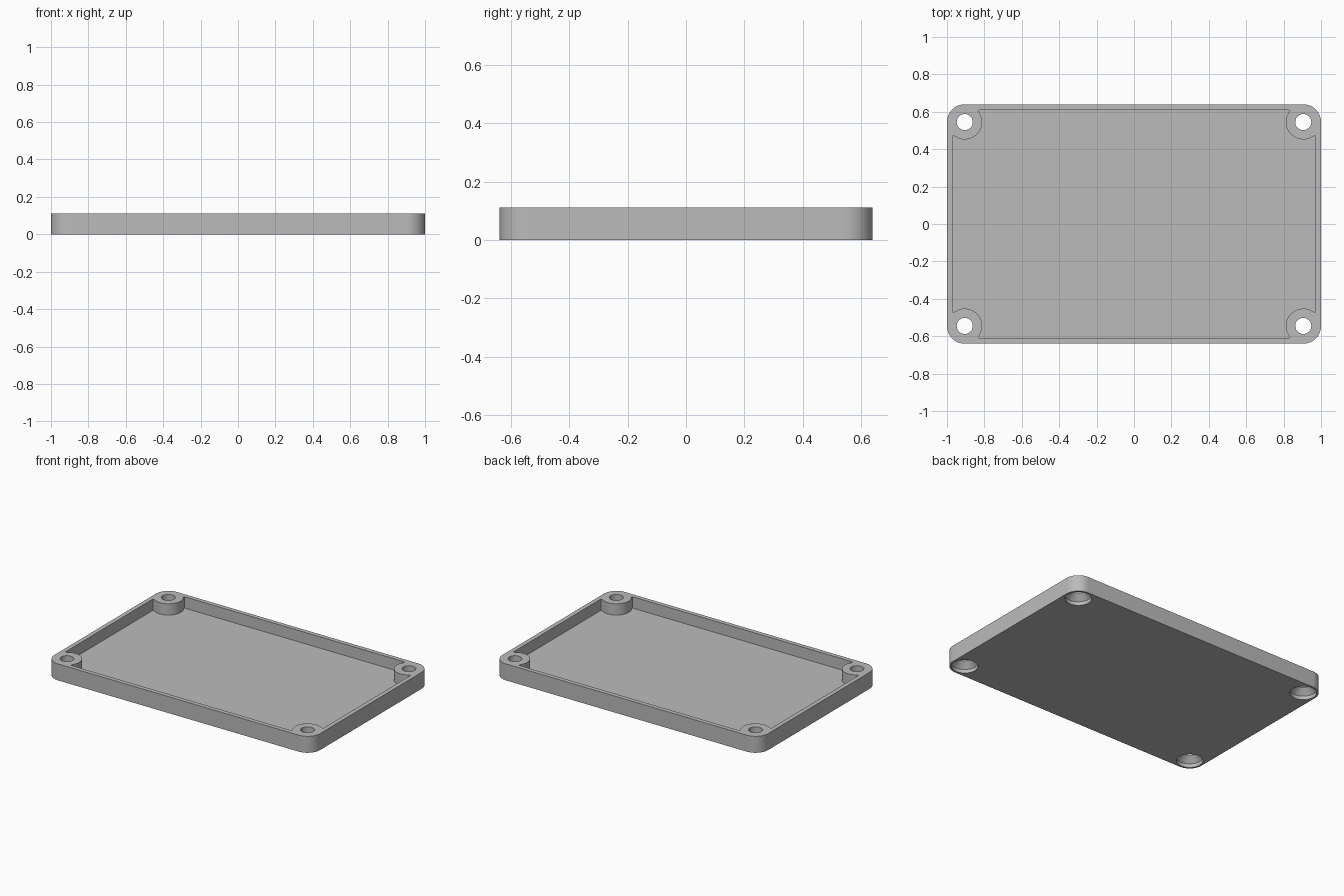
import bpy, bmesh, math

if "Cube" in bpy.data.objects:
    bpy.data.objects.remove(bpy.data.objects["Cube"])

HX, HY, H = 1.0, 0.64, 0.112        # half width, half depth, height
CX, CY, R = 0.905, 0.545, 0.095     # screw post centre, corner radius
WALL, FLOOR, POST = 0.03, 0.035, 0.093

grey = bpy.data.materials.new("light grey plastic")
grey.diffuse_color = (0.5, 0.5, 0.5, 1)
grey.use_nodes = True
grey.node_tree.nodes["Principled BSDF"].inputs["Base Color"].default_value = grey.diffuse_color


def arc(cx, cy, r, a0, a1, n):
    return [(cx + r * math.cos(a0 + (a1 - a0) * i / n),
             cy + r * math.sin(a0 + (a1 - a0) * i / n)) for i in range(n + 1)]


def four_corners(quarter):
    """Mirror one corner outline into a closed loop around the plate."""
    back = quarter[::-1]
    return (quarter + [(-x, y) for x, y in back]
            + [(-x, -y) for x, y in quarter] + [(x, -y) for x, y in back])


def loft(name, layers):
    """Closed solid through (outline, z) layers with equal point counts."""
    bm = bmesh.new()
    rings = [[bm.verts.new((x, y, z)) for x, y in pts] for pts, z in layers]
    n = len(rings[0])
    for a, b in zip(rings, rings[1:]):
        for i in range(n):
            j = (i + 1) % n
            bm.faces.new((a[i], a[j], b[j], b[i]))
    bm.faces.new(rings[0][::-1])
    bm.faces.new(rings[-1])
    bmesh.ops.recalc_face_normals(bm, faces=bm.faces)
    me = bpy.data.meshes.new(name)
    bm.to_mesh(me)
    bm.free()
    me.materials.append(grey)
    ob = bpy.data.objects.new(name, me)
    bpy.context.collection.objects.link(ob)
    return ob


# Rounded plate
lid = loft("tray_lid", [(four_corners(arc(CX, CY, R, 0, math.pi / 2, 12)), z)
                        for z in (0, H)])

# Pocket whose outline bends around the corner posts
s = 0.075
c = math.sqrt(POST ** 2 - s ** 2)
a0 = math.atan2(-s, c)
a1 = math.atan2(c, -s) - 2 * math.pi
corner = ([(HX - WALL, CY - s)] + arc(CX, CY, POST, a0, a1, 24)
          + [(CX - s, HY - WALL)])
cutters = [loft("pocket_cutter", [(four_corners(corner), z)
                                  for z in (FLOOR, H + 0.1)])]

# Screw holes, countersunk from below
for sx in (-1, 1):
    for sy in (-1, 1):
        steps = [(0.082, -0.05), (0.082, 0.025), (0.043, 0.064), (0.043, H + 0.05)]
        cutters.append(loft("screw_hole_cutter", [
            (arc(sx * CX, sy * CY, r, 0, 2 * math.pi, 40)[:-1], z)
            for r, z in steps]))

bpy.context.view_layer.objects.active = lid
lid.select_set(True)
for cut in cutters:
    cut.hide_render = True
    m = lid.modifiers.new("cut", 'BOOLEAN')
    m.operation, m.solver, m.object = 'DIFFERENCE', 'EXACT', cut
    bpy.ops.object.modifier_apply(modifier=m.name)
    bpy.data.objects.remove(cut)
bpy.ops.object.shade_smooth_by_angle(angle=math.radians(30))
